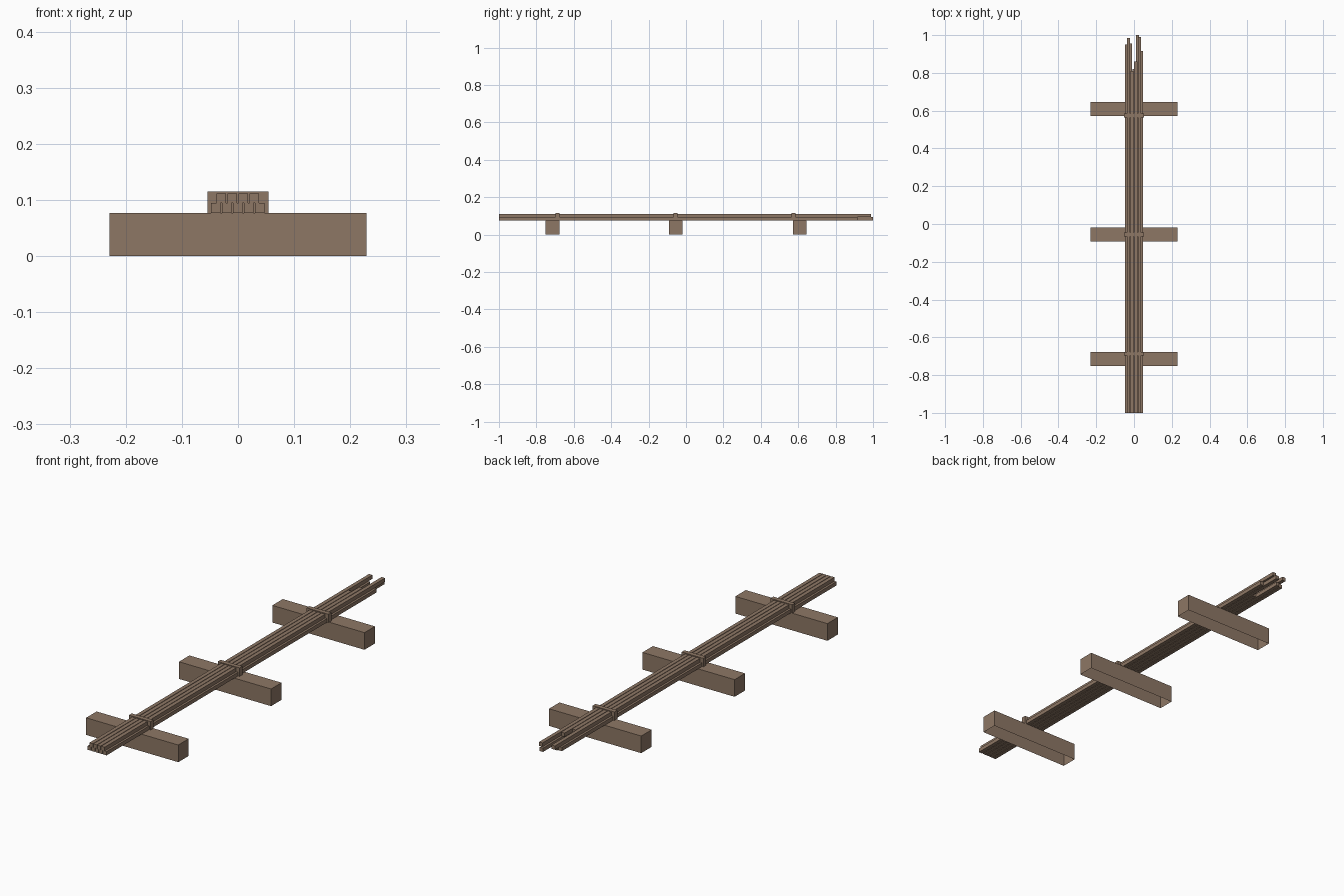
import bpy, bmesh

if "Cube" in bpy.data.objects:
    bpy.data.objects.remove(bpy.data.objects["Cube"])

wood = bpy.data.materials.new("wood")
wood.diffuse_color = (0.27, 0.185, 0.13, 1)
wood.use_nodes = True
wood.node_tree.nodes["Principled BSDF"].inputs["Base Color"].default_value = wood.diffuse_color


def box(name, x, y, z, open_bottom=False):
    """Box from (min, max) ranges, optionally without its underside."""
    bm = bmesh.new()
    bmesh.ops.create_cube(bm, size=1)
    for v in bm.verts:
        v.co = [r[0] if c < 0 else r[1] for c, r in zip(v.co, (x, y, z))]
    if open_bottom:
        bm.normal_update()
        under = [f for f in bm.faces if f.normal.z < -0.5]
        bmesh.ops.delete(bm, geom=under, context='FACES_ONLY')
    mesh = bpy.data.meshes.new(name)
    bm.to_mesh(mesh)
    bm.free()
    mesh.materials.append(wood)
    obj = bpy.data.objects.new(name, mesh)
    bpy.context.collection.objects.link(obj)
    return obj


BEARER_TOP, BAR, PITCH = 0.077, 0.017, 0.0195

# Bearers across the stack, each with a strap at its edge
for bearer_y, strap_y in ((-0.714, -0.687), (-0.055, -0.056), (0.608, 0.575)):
    box("bearer", (-0.229, 0.229), (bearer_y - 0.037, bearer_y + 0.037),
        (0, BEARER_TOP), open_bottom=True)
    box("strap", (-0.054, 0.054), (strap_y - 0.01, strap_y + 0.01),
        (BEARER_TOP, 0.115), open_bottom=True)

# Long bars in two staggered rows, flush at the front, ragged at the back
rows = (("lower_bar", (0.95, 0.955, 0.82, 1.0, 0.917)),
        ("upper_bar", (0.985, 0.81, 0.86, 0.99)))
for level, (name, ends) in enumerate(rows):
    z = BEARER_TOP + level * BAR
    for i, end in enumerate(ends):
        x = (i - (len(ends) - 1) / 2) * PITCH - 0.0005
        box(name, (x - BAR / 2, x + BAR / 2), (-1, end), (z, z + BAR))
